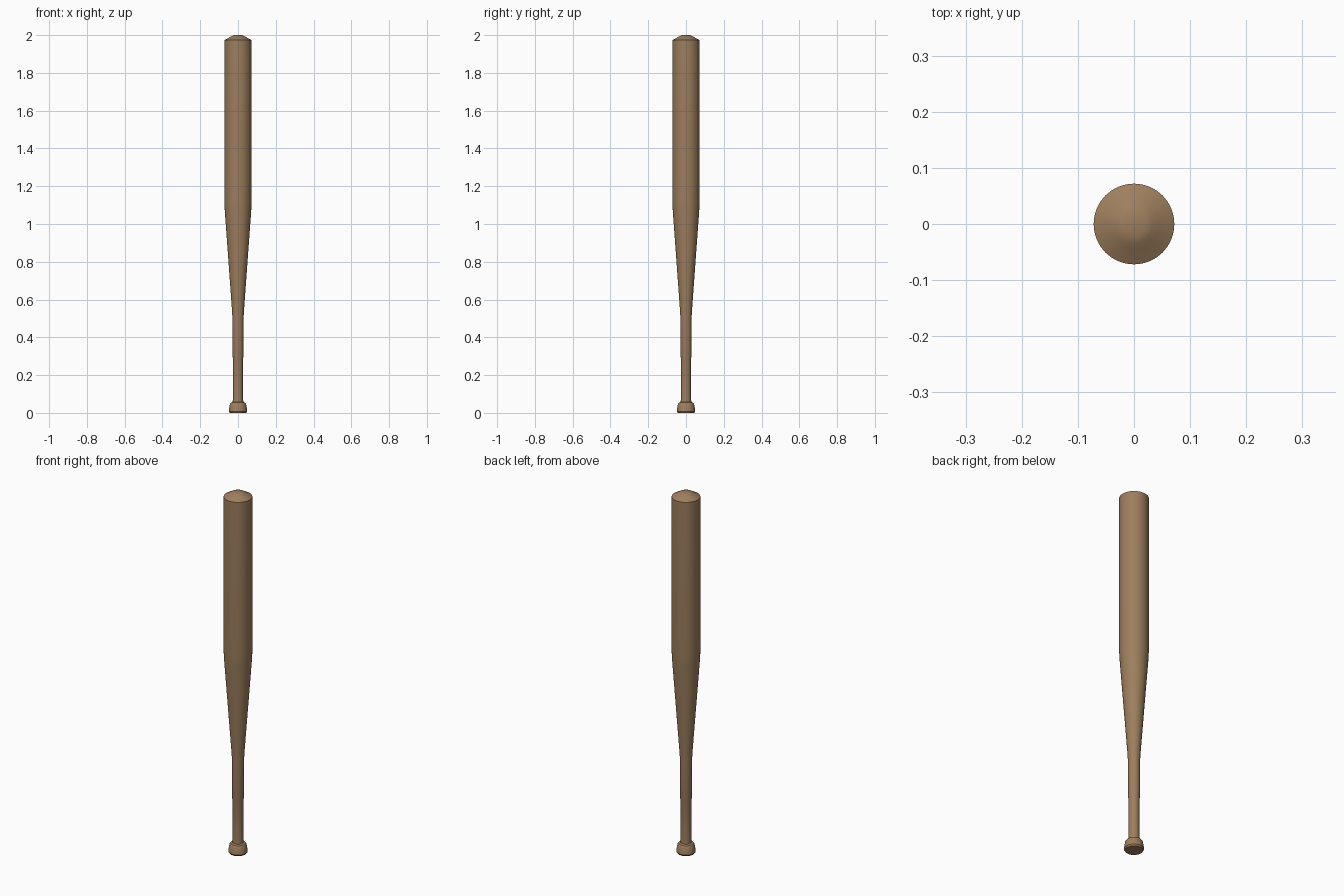
import bpy, bmesh, math

if "Cube" in bpy.data.objects:
    bpy.data.objects.remove(bpy.data.objects["Cube"])

SIDES = 32


def lathe(name, profile, material):
    """Revolve (radius, height) points about z and cap both ends."""
    bm = bmesh.new()
    rings = []
    for r, z in profile:
        rings.append([bm.verts.new((r * math.cos(2 * math.pi * i / SIDES),
                                    r * math.sin(2 * math.pi * i / SIDES), z))
                      for i in range(SIDES)])
    for low, high in zip(rings, rings[1:]):
        for i in range(SIDES):
            j = (i + 1) % SIDES
            bm.faces.new((low[i], low[j], high[j], high[i]))
    bm.faces.new(rings[0][::-1])
    bm.faces.new(rings[-1])
    mesh = bpy.data.meshes.new(name)
    bm.to_mesh(mesh)
    bm.free()
    obj = bpy.data.objects.new(name, mesh)
    bpy.context.collection.objects.link(obj)
    mesh.materials.append(material)
    bpy.ops.object.select_all(action='DESELECT')
    obj.select_set(True)
    bpy.context.view_layer.objects.active = obj
    bpy.ops.object.shade_smooth_by_angle(angle=math.radians(30))
    return obj


wood = bpy.data.materials.new("wood")
wood.diffuse_color = (0.34, 0.21, 0.11, 1)
wood.use_nodes = True
wood.node_tree.nodes["Principled BSDF"].inputs["Base Color"].default_value = wood.diffuse_color

# One turned piece: knob, grip, taper, barrel and rounded tip
lathe("bat", [
    (0.044, 0.0), (0.049, 0.008), (0.048, 0.018), (0.043, 0.046),
    (0.038, 0.054), (0.028, 0.058),
    (0.027, 0.10), (0.027, 0.29), (0.029, 0.30), (0.030, 0.51),
    (0.033, 0.56), (0.070, 1.07), (0.072, 1.11),
    (0.072, 1.973), (0.045, 1.988), (0.034, 1.995), (0.021, 2.0),
], wood)
